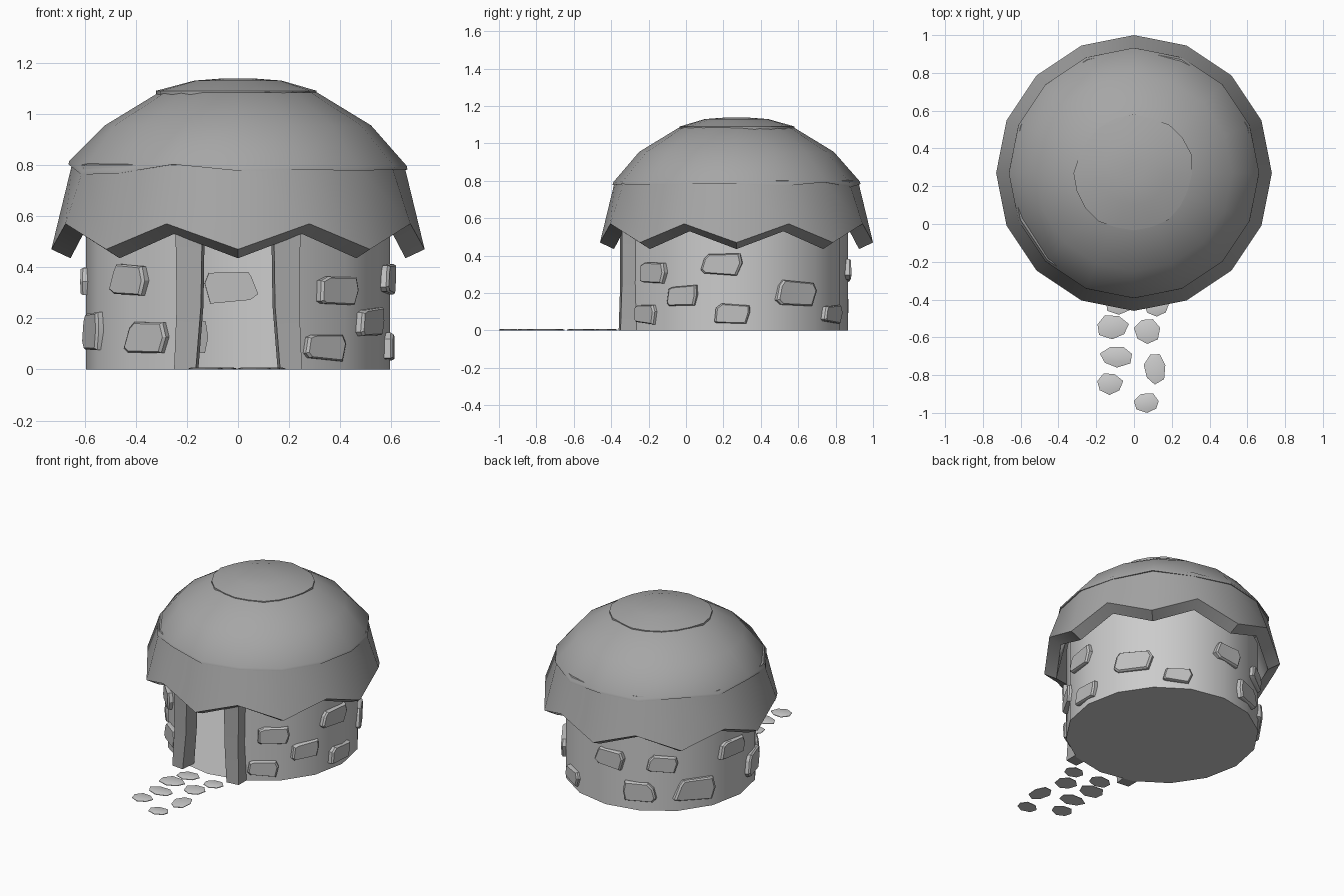
import bpy, bmesh, math, random
from mathutils import Vector

if "Cube" in bpy.data.objects:
    bpy.data.objects.remove(bpy.data.objects["Cube"])

random.seed(4)
CY = 0.27      # hut centre in y
N = 16         # sides of the hut


def material(name, v):
    m = bpy.data.materials.new(name)
    m.diffuse_color = (v, v, v, 1)
    m.use_nodes = True
    m.node_tree.nodes["Principled BSDF"].inputs["Base Color"].default_value = m.diffuse_color
    return m


WALL = material("light plaster grey", 0.60)
STONE = material("wall stone grey", 0.52)
ROOF = material("thatch grey", 0.38)
WOOD = material("door post grey", 0.38)
PATH = material("path stone grey", 0.62)


def finish(name, bm, mat, angle=35):
    bmesh.ops.recalc_face_normals(bm, faces=bm.faces[:])
    me = bpy.data.meshes.new(name)
    bm.to_mesh(me)
    bm.free()
    me.materials.append(mat)
    ob = bpy.data.objects.new(name, me)
    bpy.context.collection.objects.link(ob)
    bpy.ops.object.select_all(action='DESELECT')
    ob.select_set(True)
    bpy.context.view_layer.objects.active = ob
    bpy.ops.object.shade_smooth_by_angle(angle=math.radians(angle))
    return ob


def polar(a, r, z):
    """Point round the hut; angle 0 is the front, positive towards +x."""
    return Vector((r * math.sin(a), CY - r * math.cos(a), z))


def ring(n, r, z):
    """Ring of points; r and z may be functions of the index."""
    f = lambda v, i: v(i) if callable(v) else v
    return [polar(2 * math.pi * i / n, f(r, i), f(z, i)) for i in range(n)]


def loft(bm, rings, cap_start=False, cap_end=False, skip=()):
    vs = [[bm.verts.new(p) for p in r] for r in rings]
    n = len(vs[0])
    for a, b in zip(vs, vs[1:]):
        for i in range(n):
            if i not in skip:
                j = (i + 1) % n
                bm.faces.new((a[i], a[j], b[j], b[i]))
    if cap_start:
        bm.faces.new(vs[0][::-1])
    if cap_end:
        bm.faces.new(vs[-1])
    return vs


# Hollow round wall with floor, two front sectors left open for the doorway
bm = bmesh.new()
loft(bm, [ring(N, 0.595, 0), ring(N, 0.595, 0.62)], cap_start=True, skip=(0, N - 1))
finish("round_wall", bm, WALL)

# Door posts, slightly tapered and leaning
for side, name in ((-1, "left_door_post"), (1, "right_door_post")):
    bm = bmesh.new()
    rings = []
    for z, xi, xo, yf in ((0, 0.165, 0.25, -0.36), (0.25, 0.145, 0.24, -0.352), (0.58, 0.14, 0.245, -0.352)):
        rings.append([Vector((side * x, y, z)) for x, y in
                      ((xi, yf), (xo, yf + 0.01), (xo, -0.24), (xi - 0.01, -0.25))])
    loft(bm, rings, True, True)
    finish(name, bm, WOOD)

# Scalloped thick lower thatch
low = lambda a, b: (lambda i: a if i % 2 == 0 else b)
bm = bmesh.new()
loft(bm, [ring(N, 0.60, 0.82), ring(N, 0.65, 0.80), ring(N, 0.73, low(0.47, 0.57)),
          ring(N, 0.655, low(0.435, 0.53)), ring(N, 0.585, 0.72)])
finish("lower_thatch", bm, ROOF)

# Upper thatch dome with an uneven lip
lip = [0.785, 0.79, 0.785, 0.79, 0.79, 0.78, 0.80, 0.775, 0.79, 0.78, 0.805, 0.78, 0.81, 0.77, 0.775, 0.81]
bm = bmesh.new()
loft(bm, [ring(N, 0.62, lambda i: lip[i] - 0.005), ring(N, 0.663, lambda i: lip[i] - 0.008),
          ring(N, 0.66, lambda i: lip[i] + 0.006), ring(N, 0.52, 0.955),
          ring(N, 0.31, 1.083), ring(N, 0.2, 1.10)], cap_end=True)
finish("upper_thatch", bm, ROOF)

# Wavy top cap
M = 20
wob = [random.uniform(0.298, 0.322) for _ in range(M)]
bm = bmesh.new()
loft(bm, [ring(M, lambda i: wob[i], 1.073), ring(M, lambda i: wob[i], 1.09),
          ring(M, 0.17, 1.13), ring(M, 0.05, 1.139)], True, True)
finish("roof_cap", bm, ROOF)

# Wall stones: angle from the front, height, width, tallness
stones = [(-46, .345, .20, .125), (-37, .125, .20, .13), (-73, .15, .20, .15), (-97, .345, .22, .12),
          (-124, .13, .27, .14), (-144, .32, .20, .10), (-158, .125, .21, .12), (-177, .325, .21, .12),
          (149, .085, .19, .09), (122, .20, .25, .125), (88, .085, .20, .11), (82, .355, .23, .11),
          (61, .185, .19, .11), (41, .305, .20, .12), (35, .09, .19, .10)]
outline = [(-.5, -.3), (-.42, .3), (-.3, .5), (.42, .48), (.5, .05), (.4, -.5), (-.4, -.45)]
for k, (deg, zc, w, h) in enumerate(stones):
    a = math.radians(deg)
    out = Vector((math.sin(a), -math.cos(a), 0))
    tan = Vector((math.cos(a), math.sin(a), 0))
    flip = random.choice((-1, 1))
    shape = [(flip * u * w + random.uniform(-.008, .008), v * h + random.uniform(-.008, .008))
             for u, v in outline]
    bm = bmesh.new()
    loft(bm, [[Vector((0, CY, zc)) + out * d + tan * u * s + Vector((0, 0, v * s)) for u, v in shape]
              for d, s in ((0.565, 1.0), (0.600, 1.0), (0.610, 0.9))], True, True)
    finish(f"wall_stone_{k + 1}", bm, STONE, 25)

# Flat path stones: centre x, y and half sizes
path = [(-.08, -.42, .075, .06), (.12, -.435, .065, .055), (-.115, -.545, .085, .065), (.07, -.565, .07, .07),
        (-.09, -.70, .09, .06), (.11, -.765, .06, .085), (-.13, -.845, .07, .06), (.07, -.948, .07, .052)]
for k, (x, y, rx, ry) in enumerate(path):
    pts = []
    for i in range(7):
        t = 2 * math.pi * i / 7 - math.pi / 2
        q = 1 if i == 0 else random.uniform(0.88, 1.08)
        pts.append((rx * q * math.cos(t), ry * q * math.sin(t)))
    bm = bmesh.new()
    loft(bm, [[Vector((x + u * s, y + v * s, z)) for u, v in pts]
              for z, s in ((0, 1), (0.004, 1), (0.007, 0.85))], True, True)
    finish(f"path_stone_{k + 1}", bm, PATH)
